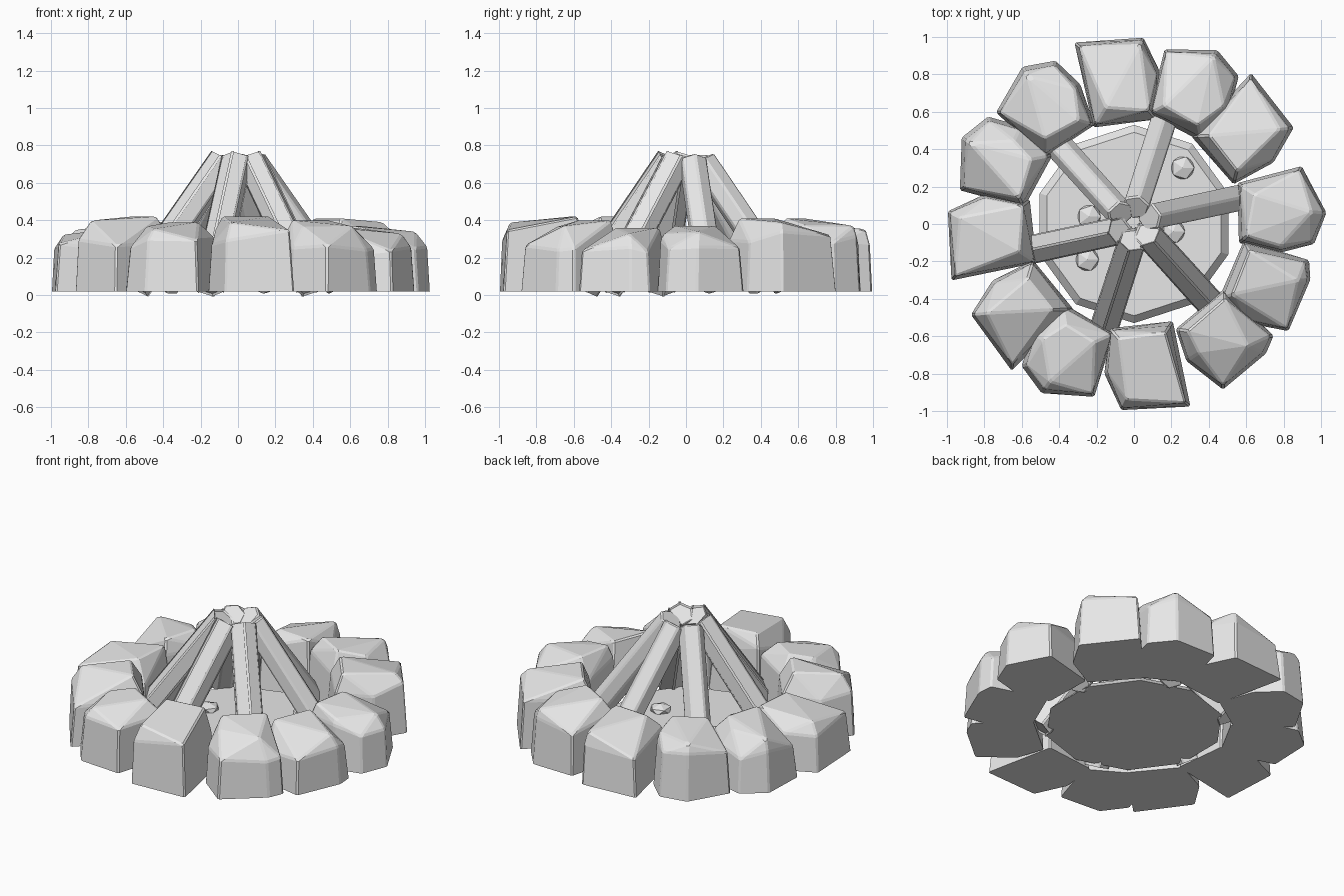
import bpy, bmesh, math, random
from mathutils import Vector, Matrix

if "Cube" in bpy.data.objects:
    bpy.data.objects.remove(bpy.data.objects["Cube"])

random.seed(11)
GREY = (0.8, 0.8, 0.8, 1)
BASE = .018
mat = bpy.data.materials.new("plain grey")
mat.use_nodes = True
mat.diffuse_color = GREY
mat.node_tree.nodes["Principled BSDF"].inputs["Base Color"].default_value = GREY


def finish(bm, name, bevel=0.0):
    # Soften every edge except those lying on the ground plane
    if bevel:
        edges = [e for e in bm.edges if any(v.co.z > BASE + .001 for v in e.verts)
                 and e.calc_face_angle(0) > math.radians(12)]
        bmesh.ops.bevel(bm, geom=edges, offset=bevel, segments=1, affect="EDGES", clamp_overlap=True)
    bmesh.ops.recalc_face_normals(bm, faces=bm.faces)
    mesh = bpy.data.meshes.new(name)
    bm.to_mesh(mesh)
    bm.free()
    mesh.materials.append(mat)
    obj = bpy.data.objects.new(name, mesh)
    bpy.context.collection.objects.link(obj)


def polar(r, degrees, z=0.0):
    a = math.radians(degrees)
    return Vector((r * math.cos(a), r * math.sin(a), z))


# Stone footprints as (distance from centre, sideways) points
FOOTPRINTS = {
    "corner": [(.79, -.20), (.99, -.12), (.99, .25), (.53, .18), (.55, -.16)],
    "round": [(.95, -.19), (1.03, -.03), (.92, .23), (.57, .17), (.55, -.15), (.77, -.22)],
    "blunt": [(.99, -.17), (.98, .13), (.93, .22), (.57, .17), (.58, -.17), (.75, -.23)],
}


# Stone: steep sides, a broken uneven shoulder and a small sloping crown
def stone(name, kind, angle, height):
    mid = Vector((.77, .01))
    turn = Matrix.Rotation(math.radians(angle), 3, "Z")
    points = []
    for i, p in enumerate(FOOTPRINTS[kind]):
        p = Vector(p)
        shoulder = mid + (p - mid) * random.uniform(.9, .95)
        points.append((*p, BASE))
        points.append((*shoulder, height - random.uniform(.07, .16)))
        if i % 2 or p.x < .7:
            crown = mid + (p - mid) * random.uniform(.55, .85)
            points.append((*crown, height - (0 if p.x < .7 else random.uniform(.02, .04))))
    bm = bmesh.new()
    for p in points:
        bm.verts.new(turn @ Vector(p))
    result = bmesh.ops.convex_hull(bm, input=bm.verts)
    loose = {v for v in result["geom_interior"] + result["geom_unused"]
             if isinstance(v, bmesh.types.BMVert)}
    bmesh.ops.delete(bm, geom=list(loose), context="VERTS")
    bmesh.ops.dissolve_limit(bm, angle_limit=math.radians(9), verts=bm.verts, edges=bm.edges)
    finish(bm, name, .009)


STONES = [("round", 5, .37), ("corner", 38, .41), ("round", 66, .41), ("corner", 94, .38),
          ("round", 127, .39), ("round", 155, .38), ("corner", 183, .36), ("corner", 216, .42),
          ("round", 243, .39), ("corner", 273, .42), ("blunt", 308, .40), ("blunt", 335, .36)]
for i, (kind, angle, height) in enumerate(STONES):
    stone(f"stone_{i + 1}", kind, angle, height)

# Ten-sided hearth slab with a wide chamfered rim
bm = bmesh.new()
bmesh.ops.create_cone(bm, cap_ends=True, segments=10, radius1=.53, radius2=.49, depth=.042,
                      matrix=Matrix.Translation((0, 0, BASE + .021)))
finish(bm, "hearth_slab")

# Six-sided logs leaning together, ridge upward
for i in range(6):
    foot = polar(.56, 14 + 60 * i, .047)
    tip = polar(.088, 24 + 60 * i, .715)
    axis = tip - foot
    bm = bmesh.new()
    bmesh.ops.create_cone(bm, cap_ends=True, segments=6, radius1=.08, radius2=.078, depth=axis.length)
    spin = Matrix.Rotation(math.radians(30 if i == 2 else 0), 4, "Z")
    lean = axis.to_track_quat("Z", "Y").to_matrix().to_4x4()
    bm.transform(Matrix.Translation((foot + tip) / 2) @ lean @ spin)
    finish(bm, f"log_{i + 1}", .009)

# Pebbles on the slab
for i, (x, y) in enumerate([(.26, .3), (-.25, -.19), (-.24, .04), (.21, -.04)]):
    bm = bmesh.new()
    bmesh.ops.create_icosphere(bm, subdivisions=1, radius=.07)
    bm.transform(Matrix.Translation((x, y, .068)) @ Matrix.Diagonal((1, 1, .5, 1)))
    finish(bm, f"pebble_{i + 1}")
